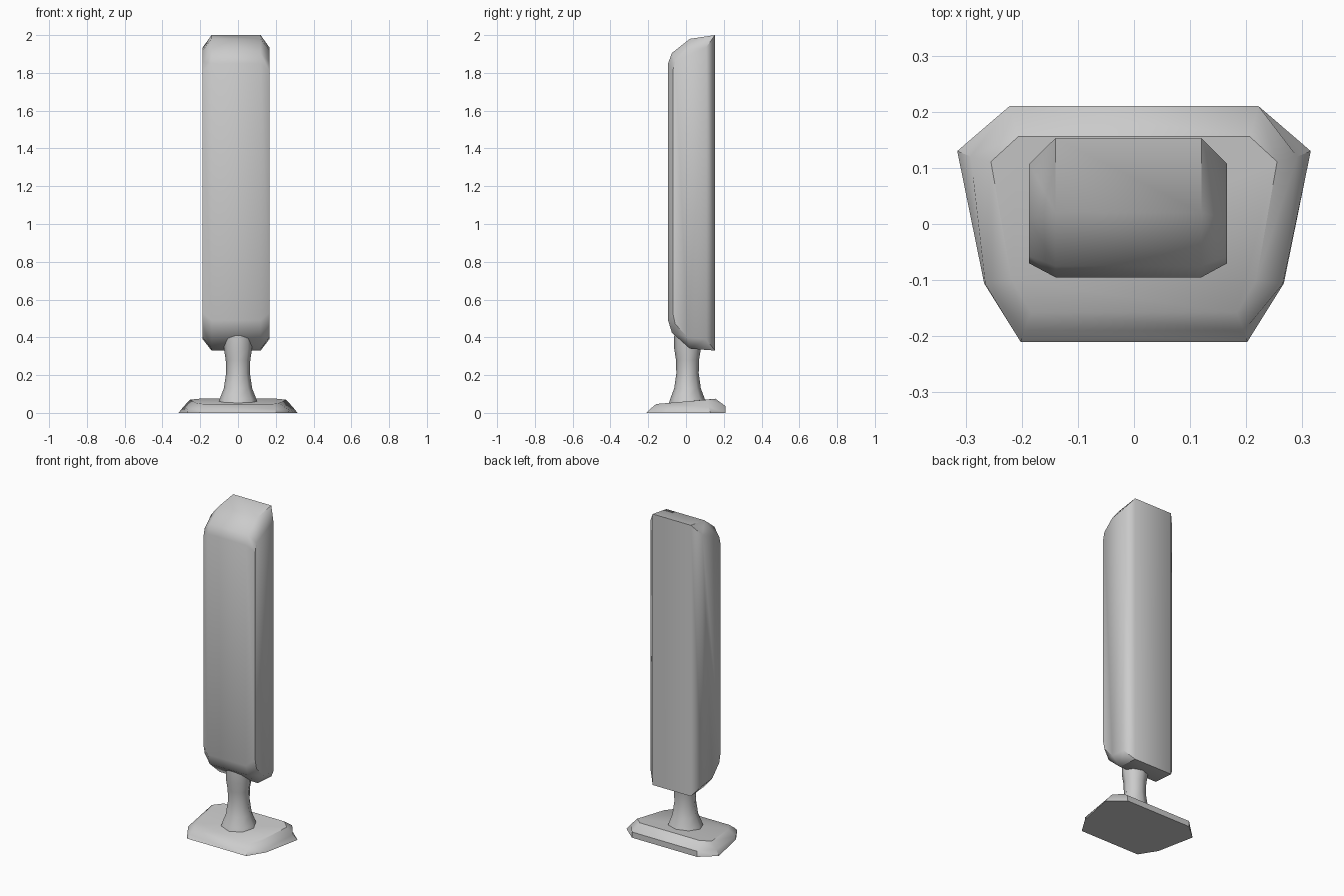
import bpy, bmesh, math
from mathutils import Vector

if "Cube" in bpy.data.objects:
    bpy.data.objects.remove(bpy.data.objects["Cube"])


def loft(name, rings, angle):
    """Skin a list of equal-length closed rings and cap both ends."""
    bm = bmesh.new()
    loops = [[bm.verts.new(p) for p in ring] for ring in rings]
    n = len(loops[0])
    for a, b in zip(loops, loops[1:]):
        for i in range(n):
            j = (i + 1) % n
            bm.faces.new((a[i], a[j], b[j], b[i]))
    bm.faces.new(loops[0])
    bm.faces.new(loops[-1])
    bmesh.ops.recalc_face_normals(bm, faces=bm.faces)
    me = bpy.data.meshes.new(name)
    bm.to_mesh(me)
    bm.free()
    ob = bpy.data.objects.new(name, me)
    bpy.context.collection.objects.link(ob)
    bpy.ops.object.select_all(action='DESELECT')
    bpy.context.view_layer.objects.active = ob
    ob.select_set(True)
    bpy.ops.object.shade_smooth_by_angle(angle=math.radians(angle))
    return ob


def mirrored(half):
    """Complete a half outline (x > 0, back to front) across x = 0."""
    return half + [(-x, y, z) for x, y, z in reversed(half)]


# Tall body: side profiles (y, z) stacked along x, inset at the two sides
full = [(0.153, 0.33), (0.153, 2.0), (0.02, 1.98), (-0.075, 1.905),
        (-0.095, 1.85), (-0.095, 0.49), (-0.075, 0.425), (0.02, 0.34)]
inset = [(0.107, 0.39), (0.107, 1.935), (0.01, 1.92), (-0.057, 1.86),
         (-0.07, 1.81), (-0.07, 0.53), (-0.057, 0.47), (0.01, 0.40)]
stations = [(-0.187, inset), (-0.14, full), (0.12, full), (0.166, inset)]
loft("body", [[(x, y, z) for y, z in prof] for x, prof in stations], 48)

# Flared eight-sided stem
stem = [(0.05, 0.105), (0.075, 0.097), (0.13, 0.075), (0.21, 0.063),
        (0.28, 0.065), (0.34, 0.075), (0.41, 0.075)]
loft("stem", [[(r * math.sin(k * math.pi / 4), 0.008 - 0.94 * r * math.cos(k * math.pi / 4), z)
               for k in range(8)] for z, r in stem], 50)

# Bevelled foot with a top that slopes down to the front
bottom = [(0.222, 0.21, 0), (0.315, 0.13, 0), (0.267, -0.106, 0), (0.202, -0.21, 0)]
middle = [(0.222, 0.21, 0.035), (0.291, 0.12, 0.03), (0.265, -0.107, 0.018), (0.196, -0.19, 0.02)]
top = [(0.206, 0.156, 0.075), (0.255, 0.111, 0.07), (0.218, -0.1, 0.052), (0.183, -0.158, 0.047)]
loft("foot", [mirrored(h) for h in (bottom, middle, top)], 40)
